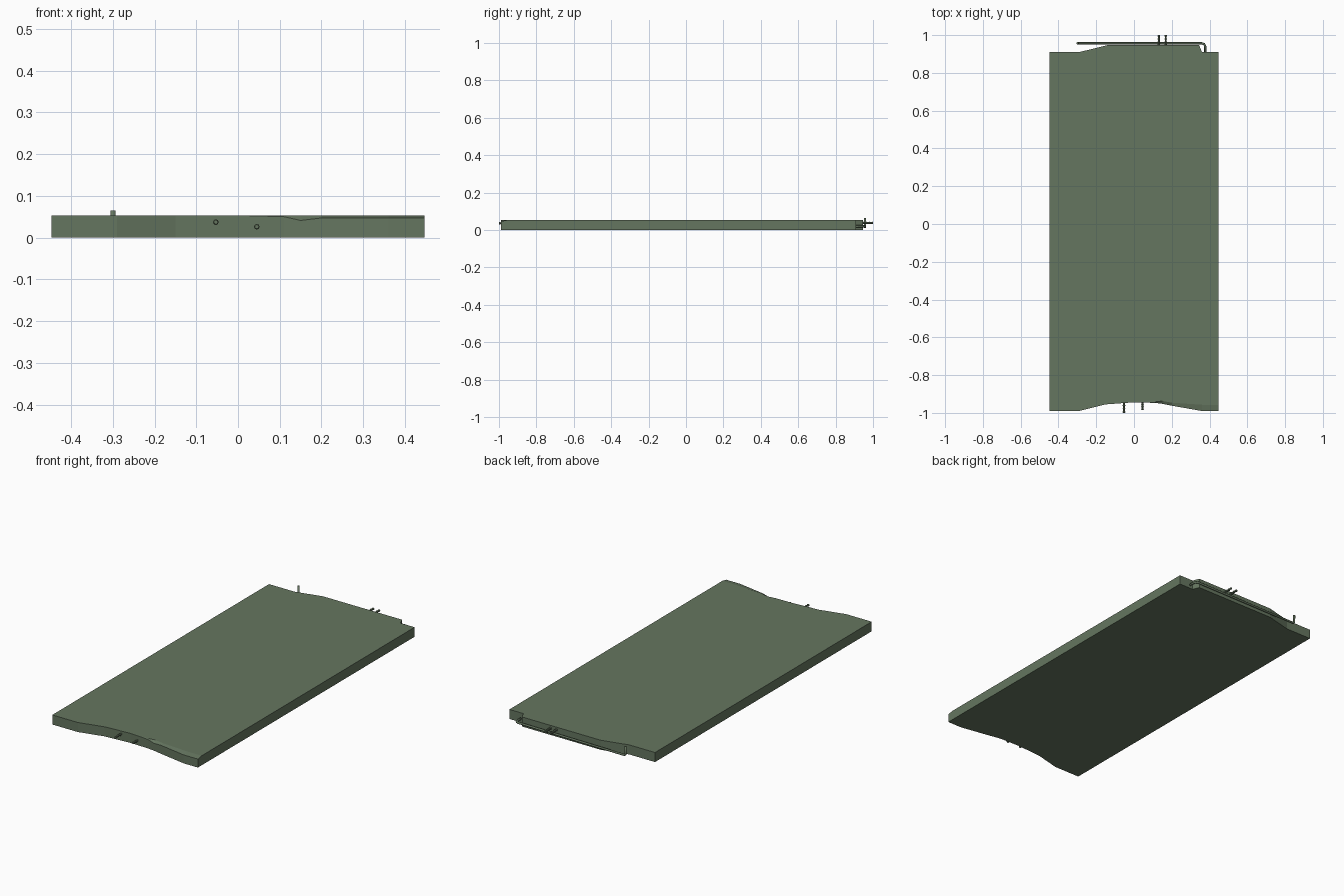
import bpy, bmesh
from mathutils import Vector, Matrix

if "Cube" in bpy.data.objects:
    bpy.data.objects.remove(bpy.data.objects["Cube"])

mat = bpy.data.materials.new("mossy_green")
mat.diffuse_color = (0.13, 0.18, 0.115, 1)
mat.use_nodes = True
mat.node_tree.nodes["Principled BSDF"].inputs["Base Color"].default_value = mat.diffuse_color
TOP = 0.053


def finish(name, bm):
    bmesh.ops.remove_doubles(bm, verts=bm.verts, dist=1e-5)
    bmesh.ops.recalc_face_normals(bm, faces=bm.faces)
    me = bpy.data.meshes.new(name)
    bm.to_mesh(me)
    bm.free()
    me.materials.append(mat)
    ob = bpy.data.objects.new(name, me)
    bpy.context.collection.objects.link(ob)
    return ob


# Slab: front break as x, y, lip height, y where the chipped top begins
front = [(-0.447, -0.99, TOP, -0.99), (-0.29, -0.99, TOP, -0.99),
         (-0.15, -0.955, TOP, -0.955), (0.0, -0.944, TOP, -0.944),
         (0.11, -0.947, 0.050, -0.942), (0.15, -0.952, 0.041, -0.937),
         (0.20, -0.962, 0.047, -0.946), (0.36, -0.99, 0.047, -0.957),
         (0.447, -0.99, 0.047, -0.957)]
back = [(0.447, 0.91), (0.36, 0.91), (0.345, 0.947), (-0.14, 0.947),
        (-0.29, 0.91), (-0.447, 0.91)]
bm = bmesh.new()
low = [bm.verts.new((x, y, 0)) for x, y, z, t in front]
lip = [bm.verts.new((x, y, z)) for x, y, z, t in front]
rim = [bm.verts.new((x, t, TOP)) for x, y, z, t in front]
blow = [bm.verts.new((x, y, 0)) for x, y in back]
btop = [bm.verts.new((x, y, TOP)) for x, y in back]
for a, b in ((low, lip), (lip, rim), (blow, btop)):
    for i in range(len(a) - 1):
        bm.faces.new((a[i], a[i + 1], b[i + 1], b[i]))
bm.faces.new(rim + btop)
bm.faces.new(low + blow)
bm.faces.new((low[-1], blow[0], btop[0], rim[-1], lip[-1]))
bm.faces.new((low[0], lip[0], rim[0], btop[-1], blow[-1]))
finish("broken_slab", bm)


# Short ribbed reinforcing bars, lathed along y
def ribbed_bar(name, x, z, y0, y1, r=0.0048, rib=0.0068, sides=8):
    bm = bmesh.new()
    n = 4
    step = (y1 - y0) / n
    prof = []
    for i in range(n):
        s = y0 + i * step
        prof += [(s, r), (s + step * .5, r), (s + step * .65, rib), (s + step * .85, rib)]
    prof.append((y1, r))
    rings = []
    for y, rad in prof:
        c = bmesh.ops.create_circle(bm, segments=sides, radius=rad,
                                    matrix=Matrix.Translation((x, y, z)) @ Matrix.Rotation(1.5707963, 4, 'X'))
        rings.append(c["verts"])
    for a, b in zip(rings, rings[1:]):
        for i in range(sides):
            j = (i + 1) % sides
            bm.faces.new((a[i], a[j], b[j], b[i]))
    bm.faces.new(rings[0])
    bm.faces.new(rings[-1])
    finish(name, bm)


ribbed_bar("front_bar_left", -0.053, 0.037, -0.93, -1.0)
ribbed_bar("front_bar_right", 0.045, 0.026, -0.93, -0.985)
ribbed_bar("back_bar_left", 0.132, 0.038, 0.935, 1.0)
ribbed_bar("back_bar_right", 0.168, 0.038, 0.935, 1.0)

# Bent rod lying across the back break, its free end turned up
path = [(0.378, 0.905, 0.02), (0.377, 0.94, 0.02), (0.372, 0.952, 0.02),
        (0.358, 0.957, 0.02), (-0.292, 0.957, 0.016), (-0.299, 0.957, 0.023),
        (-0.299, 0.957, 0.065)]
cu = bpy.data.curves.new("bent_rod_path", 'CURVE')
cu.dimensions = '3D'
sp = cu.splines.new('POLY')
sp.points.add(len(path) - 1)
for p, co in zip(sp.points, path):
    p.co = (*co, 1)
cu.bevel_depth = 0.006
cu.bevel_resolution = 2
cu.use_fill_caps = True
tmp = bpy.data.objects.new("bent_rod_curve", cu)
bpy.context.collection.objects.link(tmp)
dg = bpy.context.evaluated_depsgraph_get()
bm = bmesh.new()
bm.from_mesh(bpy.data.meshes.new_from_object(tmp.evaluated_get(dg)))
bpy.data.objects.remove(tmp)
finish("bent_rod", bm)
